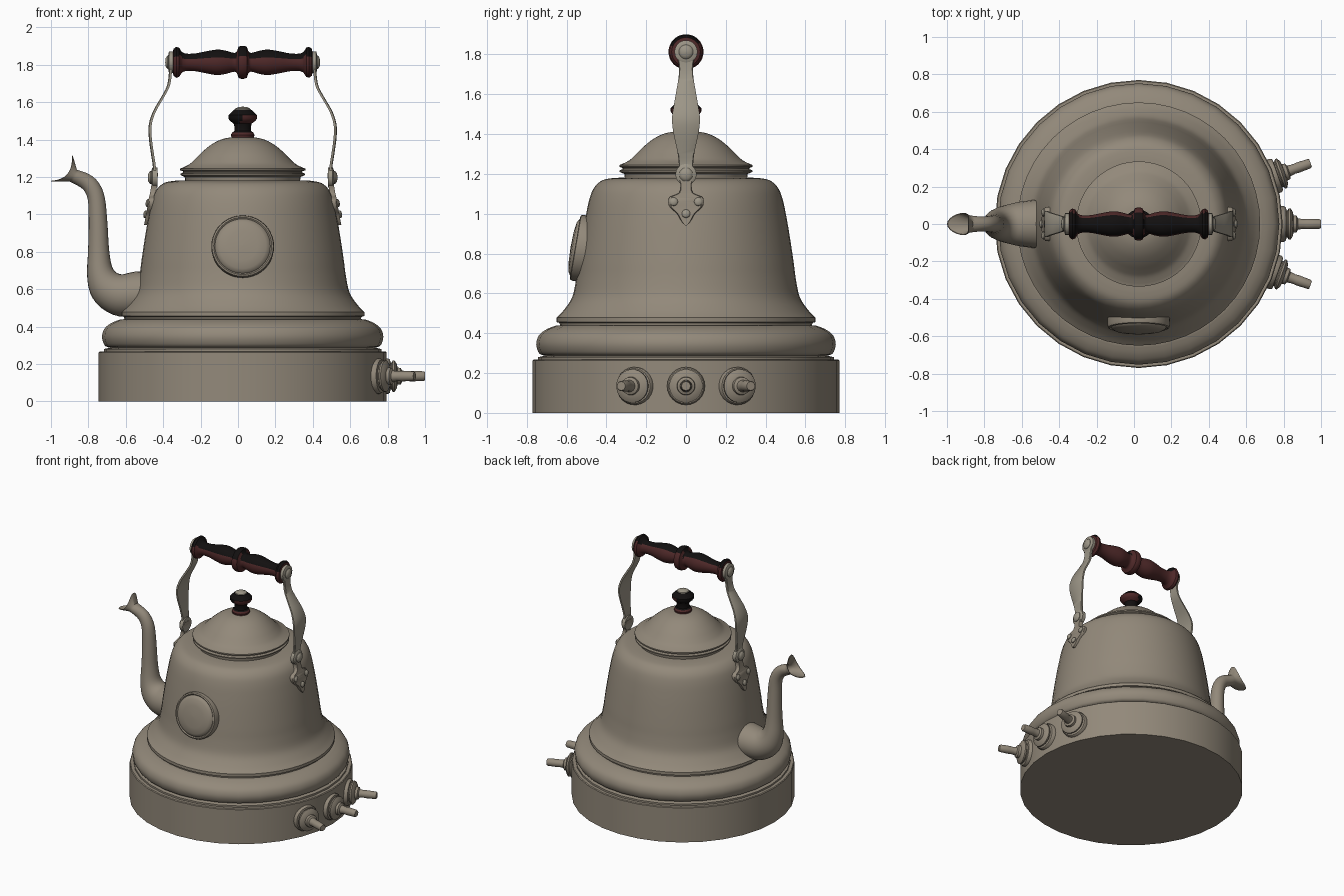
import bpy, bmesh, math
from mathutils import Matrix, Vector

CX = 0.025  # kettle axis


def material(name, rgb):
    m = bpy.data.materials.new(name)
    m.diffuse_color = (*rgb, 1)
    return m


METAL = material("warm_grey_metal", (0.29, 0.25, 0.195))
FITTING = material("pale_grey_metal", (0.33, 0.30, 0.24))
BLACK = material("black_wood", (0.006, 0.005, 0.005))
RED = material("dark_red_wood", (0.075, 0.021, 0.021))


def finish(name, bm, mats, angle=35, rule=None):
    bmesh.ops.recalc_face_normals(bm, faces=bm.faces)
    me = bpy.data.meshes.new(name)
    bm.to_mesh(me)
    bm.free()
    for m in mats:
        me.materials.append(m)
    me.shade_smooth()
    me.set_sharp_from_angle(angle=math.radians(angle))
    if rule:
        for p in me.polygons:
            p.material_index = rule(p.center, p.normal)
    ob = bpy.data.objects.new(name, me)
    bpy.context.collection.objects.link(ob)
    return ob


def loft(bm, rings, cap_start=True, cap_end=True):
    vs = [[bm.verts.new(p) for p in r] for r in rings]
    n = len(vs[0])
    for a, b in zip(vs, vs[1:]):
        for i in range(n):
            j = (i + 1) % n
            bm.faces.new((a[i], a[j], b[j], b[i]))
    if cap_start:
        bm.faces.new(vs[0])
    if cap_end:
        bm.faces.new(vs[-1])


def smooth(pts, n=4):
    """Catmull-Rom through tuples of any length."""
    P = [Vector(p) for p in pts]
    out = []
    for i in range(len(P) - 1):
        a, b, c, d = P[max(i - 1, 0)], P[i], P[i + 1], P[min(i + 2, len(P) - 1)]
        for k in range(n):
            t = k / n
            out.append(0.5 * (2 * b + (c - a) * t + (2 * a - 5 * b + 4 * c - d) * t * t
                              + (3 * b - a - 3 * c + d) * t ** 3))
    return out + [P[-1]]


def lathe(name, prof, mats, seg=32, mat=None, **kw):
    """prof is (radius, height); turned about z, then placed by mat."""
    mat = mat or Matrix.Translation((CX, 0, 0))
    bm = bmesh.new()
    loft(bm, [[mat @ Vector((max(r, 0.001) * math.cos(2 * math.pi * i / seg),
                             max(r, 0.001) * math.sin(2 * math.pi * i / seg), h))
               for i in range(seg)] for r, h in prof])
    return finish(name, bm, mats, **kw)


def aim(pos, direction):
    q = Vector((0, 0, 1)).rotation_difference(Vector(direction))
    return Matrix.Translation(pos) @ q.to_matrix().to_4x4()


# base drum
lathe("base_drum", [(0.77, 0), (0.77, 0.262), (0.765, 0.267), (0.70, 0.267)], [METAL])

# bulging ring above the base
bulge = smooth([(0.71, 0.287), (0.738, 0.30), (0.752, 0.345), (0.738, 0.39), (0.70, 0.42), (0.655, 0.438)])
lathe("bulge_ring", [(0.69, 0.26), (0.742, 0.266), (0.742, 0.28)] + bulge + [(0.60, 0.442)], [METAL])

# bell shaped body
bell = smooth([(0.65, 0.478), (0.615, 0.515), (0.572, 0.58), (0.552, 0.67), (0.54, 0.76), (0.522, 0.88),
               (0.505, 0.98), (0.486, 1.07), (0.462, 1.13), (0.42, 1.168), (0.36, 1.18)])
lathe("kettle_body", [(0.63, 0.43), (0.635, 0.452), (0.65, 0.456)] + bell + [(0.30, 1.182)], [METAL], seg=48)

# lid
dome = smooth([(0.325, 1.248), (0.285, 1.268), (0.255, 1.295), (0.215, 1.335), (0.165, 1.375),
               (0.11, 1.402), (0.05, 1.413), (0.0, 1.415)])
lathe("lid", [(0.305, 1.17), (0.31, 1.20), (0.333, 1.21), (0.333, 1.218), (0.318, 1.224), (0.318, 1.23),
              (0.335, 1.236), (0.335, 1.245)] + dome, [METAL], seg=48)

# lid knob
knob = [(0.06, 1.41), (0.063, 1.425), (0.056, 1.438), (0.045, 1.445), (0.043, 1.465), (0.048, 1.485),
        (0.068, 1.50), (0.077, 1.513), (0.077, 1.53), (0.062, 1.545), (0.045, 1.56), (0.0, 1.563)]
lathe("lid_knob", knob, [BLACK, RED], seg=24,
      rule=lambda c, n: int(c.z < 1.44 or (c.z > 1.49 and n.z < 0.4 and n.x > -0.1)))
lathe("knob_cap", [(0.045, 1.552), (0.04, 1.565), (0.025, 1.573), (0, 1.576)], [FITTING], seg=24)

# turned wooden grip
half = smooth([(0.06, 0.03), (0.05, 0.045), (0.062, 0.09), (0.068, 0.135), (0.06, 0.19), (0.048, 0.25),
               (0.046, 0.30), (0.055, 0.325)], 3)
half = [Vector((0.088, 0.008)), Vector((0.083, 0.022))] + half + [
    Vector(p) for p in ((0.078, 0.34), (0.083, 0.355), (0.072, 0.37), (0.045, 0.375))]
grip = [(p.x, -p.y) for p in reversed(half)] + [(p.x, p.y) for p in half]
lathe("handle_grip", grip, [BLACK, RED], mat=aim((CX, 0, 1.813), (1, 0, 0)),
      rule=lambda c, n: 0 if n.z > 0.3 and n.y < 0.7 else 1)


def plate(name, rows, s, th, mats):
    """Curved strip: rows are (distance from axis, height, half width)."""
    bm = bmesh.new()
    e = th / 2
    loft(bm, [[(CX + s * (u + a), w * b, z) for a, b in
               ((e, -0.9), (e, 0.9), (e * 0.5, 1), (-e, 1), (-e, -1), (e * 0.5, -1))] for u, z, w in rows])
    return finish(name, bm, mats, angle=40)


def stud(name, s, u, y, z, r, h, tilt=0.0):
    prof = [(r, -0.02), (r, h * 0.4), (r * 0.9, h * 0.6), (r * 0.6, h * 0.9), (0, h)]
    lathe(name, prof, [FITTING], seg=20, mat=aim((CX + s * u, y, z), (s, 0, tilt)))


strap = smooth([(0.478, 1.19, 0.04), (0.472, 1.25, 0.036), (0.482, 1.32, 0.045), (0.494, 1.41, 0.064),
                (0.494, 1.48, 0.07), (0.472, 1.55, 0.06), (0.432, 1.62, 0.048), (0.40, 1.68, 0.038),
                (0.388, 1.74, 0.035), (0.386, 1.81, 0.045), (0.386, 1.85, 0.025)])
shield = smooth([(0.468, 1.22, 0.03), (0.47, 1.19, 0.045), (0.474, 1.15, 0.028), (0.482, 1.105, 0.035),
                 (0.487, 1.085, 0.08), (0.492, 1.06, 0.09), (0.496, 1.03, 0.078), (0.502, 1.0, 0.045),
                 (0.508, 0.965, 0.025), (0.513, 0.942, 0.006)], 3)
for side, s in (("left", -1), ("right", 1)):
    plate(side + "_handle_strap", strap, s, 0.016, [FITTING])
    plate(side + "_handle_bracket", shield, s, 0.03, [METAL])
    stud(side + "_hinge_washer", s, 0.475, 0, 1.197, 0.053, 0.016)
    stud(side + "_hinge_rivet", s, 0.485, 0, 1.197, 0.034, 0.022)
    stud(side + "_grip_washer", s, 0.388, 0, 1.813, 0.058, 0.012)
    stud(side + "_grip_rivet", s, 0.392, 0, 1.813, 0.036, 0.022)
    for i, (u, y, z) in enumerate(((0.505, -0.062, 1.06), (0.505, 0.062, 1.06), (0.517, 0, 1.0))):
        stud(f"{side}_bracket_rivet_{i + 1}", s, u, y, z, 0.021, 0.014, 0.17)

# round medallion on the front, leaning with the wall
lathe("front_medallion", [(0.166, -0.03), (0.168, 0.02), (0.164, 0.034), (0.155, 0.038), (0.148, 0.032),
                          (0.143, 0.04), (0.125, 0.05), (0.08, 0.057), (0, 0.06)],
      [METAL], seg=40, mat=aim((CX, -0.52, 0.825), (0, -1, 0.17)))

# spout: (x, z, heading in degrees, in-plane radius, y radius)
path = smooth([(-0.42, 0.575, 180, 0.125, 0.14), (-0.54, 0.573, 178, 0.122, 0.128),
               (-0.63, 0.575, 160, 0.118, 0.115), (-0.70, 0.615, 130, 0.10, 0.095),
               (-0.737, 0.69, 104, 0.072, 0.075), (-0.745, 0.80, 92, 0.057, 0.06),
               (-0.748, 0.95, 92, 0.05, 0.052), (-0.757, 1.08, 104, 0.046, 0.046),
               (-0.782, 1.145, 125, 0.044, 0.042), (-0.82, 1.18, 145, 0.042, 0.04),
               (-0.88, 1.207, 150, 0.037, 0.046)])
turn = [2 * math.pi * i / 24 for i in range(24)]


def section(x, z, deg, r, ry):
    a = math.radians(deg)
    return [(x + r * math.sin(a) * math.cos(t), ry * math.sin(t), z - r * math.cos(a) * math.cos(t))
            for t in turn]


def mouth(k):  # beak-like lip, sides cut back
    return [(-0.942 + k * 0.058 * math.cos(t) + 0.03 * math.sin(t) ** 2, k * 0.06 * math.sin(t),
             1.246 + k * 0.07 * math.cos(t) - 0.03 * math.sin(t) ** 2) for t in turn]


bm = bmesh.new()
loft(bm, [section(*p) for p in path] + [mouth(1), mouth(0.93),
     section(-0.875, 1.205, 150, 0.031, 0.038), section(-0.82, 1.18, 145, 0.034, 0.032)])
finish("spout", bm, [METAL], angle=50)

# three taps on the right of the base
tap = [(0.095, 0.72), (0.095, 0.778), (0.088, 0.788), (0.072, 0.79), (0.072, 0.796), (0.084, 0.802),
       (0.084, 0.812), (0.065, 0.824), (0.046, 0.828), (0.044, 0.845), (0.03, 0.852), (0.026, 0.88),
       (0.028, 0.90), (0.026, 0.965), (0.022, 0.975), (0, 0.975)]
for name, deg in (("front", -19.5), ("middle", 0), ("rear", 19.5)):
    a = math.radians(deg)
    lathe(name + "_tap", tap, [METAL], seg=24,
          mat=aim((CX, 0, 0.135), (math.cos(a), math.sin(a), 0)))
